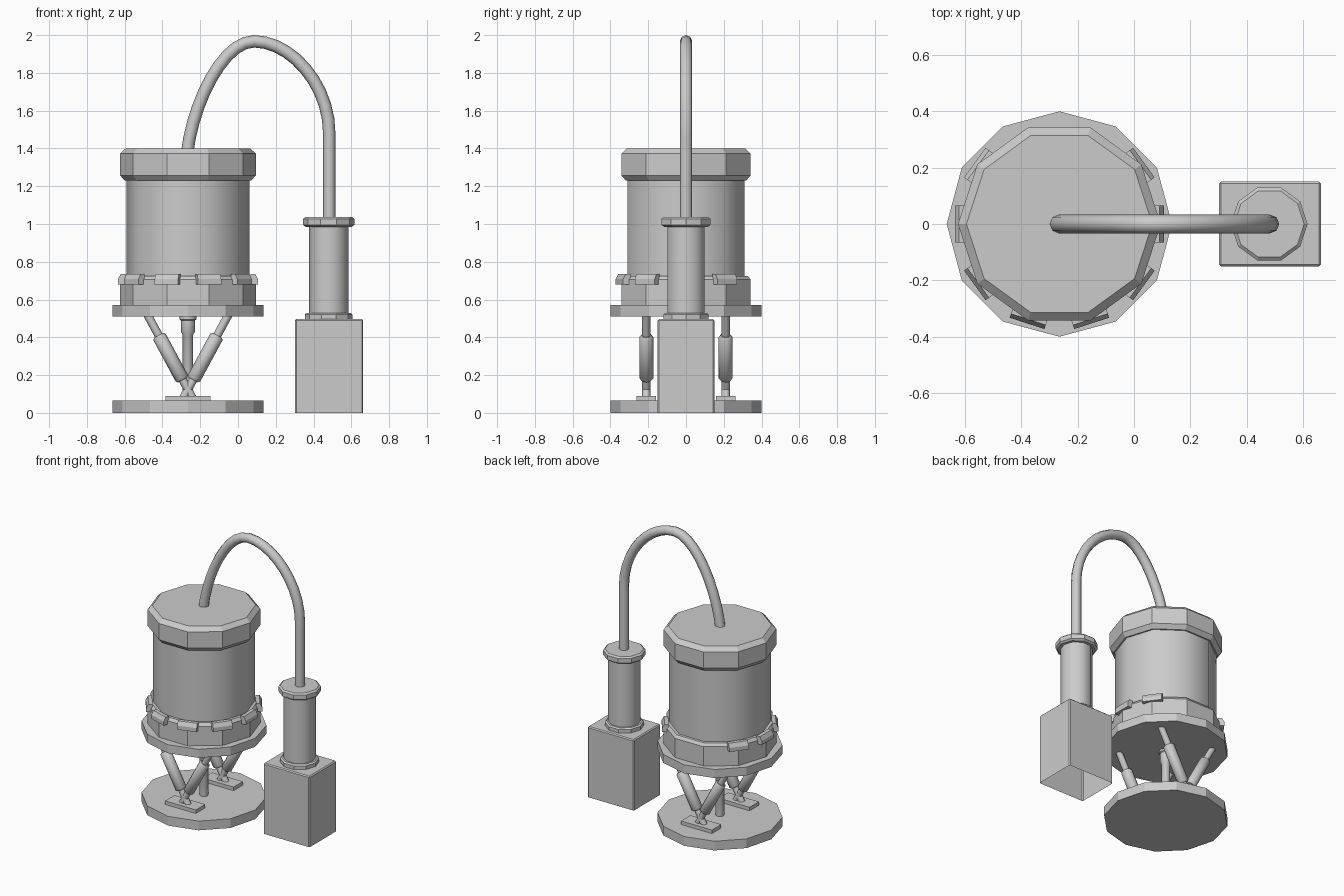
import bpy, bmesh, math
from mathutils import Vector

if "Cube" in bpy.data.objects:
    bpy.data.objects.remove(bpy.data.objects["Cube"])

CX = -0.265   # axis of the drum
PX = 0.48     # axis of the post


def add_mesh(name, bm, smooth=False):
    bmesh.ops.recalc_face_normals(bm, faces=bm.faces)
    me = bpy.data.meshes.new(name)
    bm.to_mesh(me)
    bm.free()
    ob = bpy.data.objects.new(name, me)
    bpy.context.collection.objects.link(ob)
    if smooth:
        bpy.ops.object.select_all(action='DESELECT')
        ob.select_set(True)
        bpy.context.view_layer.objects.active = ob
        bpy.ops.object.shade_smooth_by_angle(angle=math.radians(46))
    return ob


def lathe(name, profile, sides, origin=(CX, 0, 0), axis=(0, 0, 1), smooth=False):
    """Closed turned solid from (radius, height) pairs along an axis."""
    bm = bmesh.new()
    rot = Vector((0, 0, 1)).rotation_difference(Vector(axis))
    rings = []
    for r, h in profile:
        ring = []
        for i in range(sides):
            a = 2 * math.pi * i / sides
            p = Vector((r * math.cos(a), r * math.sin(a), h))
            ring.append(bm.verts.new(rot @ p + Vector(origin)))
        rings.append(ring)
    for a, b in zip(rings, rings[1:]):
        for i in range(sides):
            j = (i + 1) % sides
            bm.faces.new((a[i], a[j], b[j], b[i]))
    bm.faces.new(rings[0])
    bm.faces.new(rings[-1])
    return add_mesh(name, bm, smooth)


def box(name, lo, hi, bevel=0.0, open_bottom=False):
    bm = bmesh.new()
    bmesh.ops.create_cube(bm, size=1)
    lo, hi = Vector(lo), Vector(hi)
    for v in bm.verts:
        v.co = (lo + hi) / 2 + v.co * (hi - lo)
    if bevel:
        edges = [e for e in bm.edges if max(v.co.z for v in e.verts) > lo.z + 0.01]
        bmesh.ops.bevel(bm, geom=edges, offset=bevel, segments=1, affect='EDGES')
    if open_bottom:
        low = [f for f in bm.faces if max(v.co.z for v in f.verts) < lo.z + 0.001]
        bmesh.ops.delete(bm, geom=low, context='FACES')
    return add_mesh(name, bm)


# Base and upper platform discs
lathe("base_disc", [(0.4, 0), (0.4, 0.065)], 12)
lathe("upper_platform", [(0.4, 0.51), (0.4, 0.57)], 12)

# Drum: lower collar, smooth body, faceted lid
lathe("drum_collar", [(0.36, 0.565), (0.36, 0.705), (0.345, 0.725), (0.32, 0.725)], 10)
lathe("drum_body", [(0.325, 0.7), (0.325, 1.24)], 10, smooth=True)
lathe("drum_lid", [(0.335, 1.23), (0.36, 1.258), (0.36, 1.372), (0.33, 1.4)], 10)

# Clips round the collar, none at the back
clip_profile = [(0.33, 0.68), (0.371, 0.68), (0.371, 0.708), (0.356, 0.735), (0.33, 0.735)]
for k in range(10):
    if k in (2, 3):
        continue
    a = math.radians(36 * k)
    out, side = Vector((math.cos(a), math.sin(a), 0)), Vector((-math.sin(a), math.cos(a), 0))
    bm = bmesh.new()
    ends = [[bm.verts.new(Vector((CX, 0, z)) + out * r + side * s) for r, z in clip_profile]
            for s in (-0.065, 0.065)]
    n = len(clip_profile)
    bm.faces.new(ends[0])
    bm.faces.new(ends[1])
    for i in range(n):
        j = (i + 1) % n
        bm.faces.new((ends[0][i], ends[0][j], ends[1][j], ends[1][i]))
    add_mesh(f"collar_clip_{k}", bm)

# Crossed struts on two foot plates
for y, where in ((-0.21, "front"), (0.21, "back")):
    box(f"{where}_foot_plate", (CX - 0.12, y - 0.052, 0.02), (CX + 0.12, y + 0.052, 0.09))
    for s, lr in ((-1, "left"), (1, "right")):
        foot = Vector((CX - s * 0.04, y, 0.05))
        head = Vector((CX + s * 0.22, y, 0.53))
        L = (head - foot).length
        axis = (head - foot).normalized()
        lathe(f"{where}_{lr}_strut_rod", [(0.022, 0), (0.022, L)], 8, foot, axis, True)
        lathe(f"{where}_{lr}_strut_sleeve",
              [(0.028, 0.142), (0.037, 0.152), (0.037, 0.4), (0.028, 0.41)],
              8, foot, axis, True)

# Central strut
lathe("central_strut", [(0.028, 0.02), (0.028, 0.415), (0.038, 0.43), (0.038, 0.49),
                        (0.045, 0.495), (0.045, 0.53)], 8, smooth=True)

# Control box with post
box("control_box", (0.302, -0.15, 0), (0.663, 0.15, 0.497), 0.007, True)
P = (PX, 0, 0)
lathe("post_foot", [(0.125, 0.49), (0.125, 0.522), (0.115, 0.53)], 10, P)
lathe("post", [(0.104, 0.52), (0.104, 0.995)], 10, P, smooth=True)
lathe("post_cap", [(0.122, 0.985), (0.136, 0.995), (0.136, 1.027), (0.124, 1.037)], 10, P)

# Cable arching from lid to post
cu = bpy.data.curves.new("cable", 'CURVE')
cu.dimensions = '3D'
cu.bevel_depth = 0.033
cu.bevel_resolution = 2
cu.resolution_u = 10
sp = cu.splines.new('BEZIER')
# (x, z), left handle, right handle
pts = [((-0.27, 1.37), (-0.28, 1.3), (-0.24, 1.64)),
       ((0.085, 1.967), (-0.08, 1.967), (0.28, 1.967)),
       ((0.483, 1.48), (0.483, 1.74), (0.483, 1.4)),
       ((0.483, 1.02), (0.483, 1.1), (0.483, 0.95))]
sp.bezier_points.add(len(pts) - 1)
for bp, (c, l, r) in zip(sp.bezier_points, pts):
    bp.handle_left_type = bp.handle_right_type = 'FREE'
    bp.co, bp.handle_left, bp.handle_right = [(q[0], 0, q[1]) for q in (c, l, r)]
bpy.context.collection.objects.link(bpy.data.objects.new("cable", cu))
